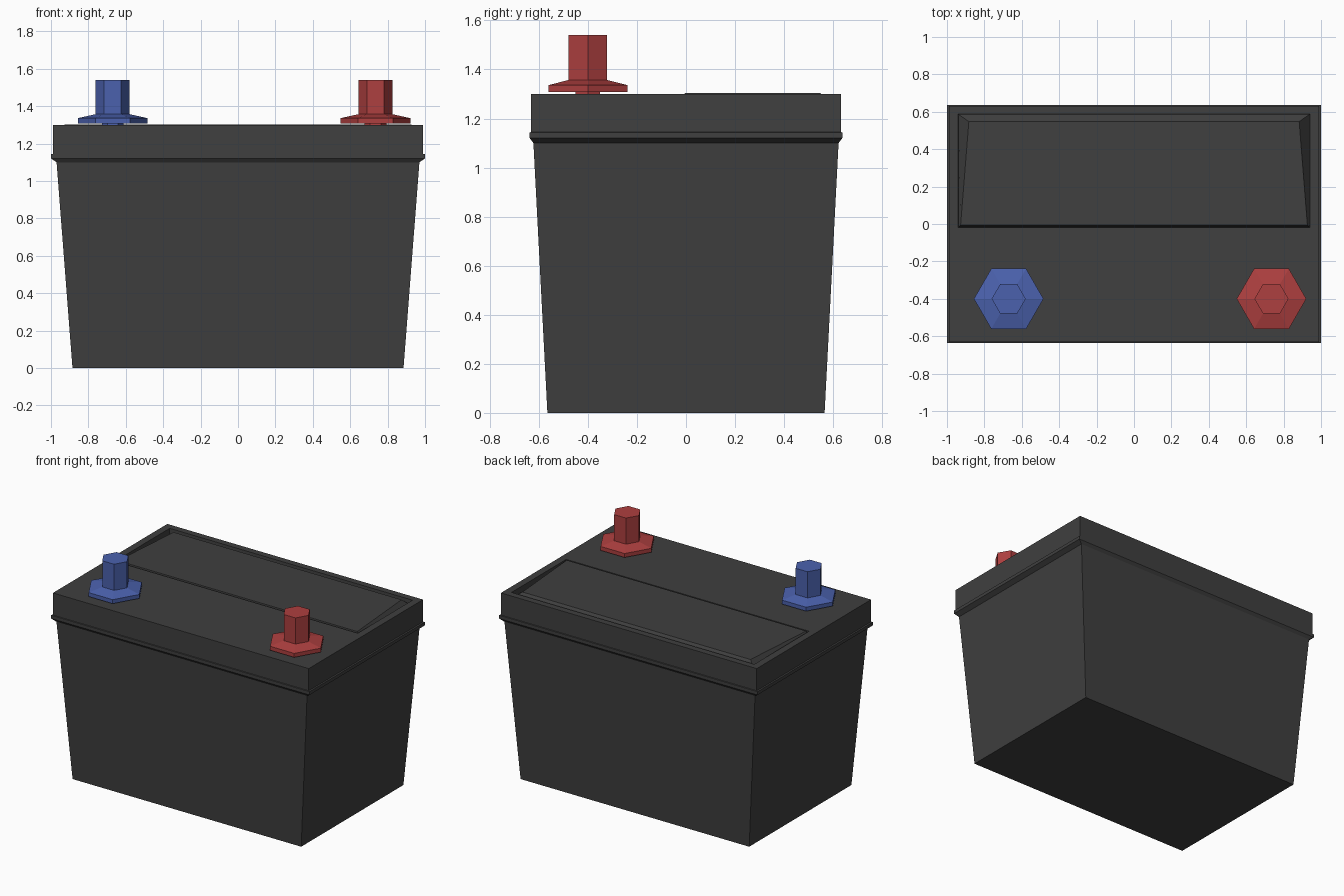
import bpy, bmesh
from math import cos, sin, pi

if "Cube" in bpy.data.objects:
    bpy.data.objects.remove(bpy.data.objects["Cube"])


def material(name, rgb):
    m = bpy.data.materials.new(name)
    m.diffuse_color = (*rgb, 1)
    m.use_nodes = True
    m.node_tree.nodes["Principled BSDF"].inputs["Base Color"].default_value = m.diffuse_color
    return m


def loft(name, rings, mat, loc=(0, 0, 0)):
    """Skin a stack of equal-sized point rings and cap both ends."""
    bm = bmesh.new()
    loops = [[bm.verts.new(p) for p in ring] for ring in rings]
    n = len(loops[0])
    for a, b in zip(loops, loops[1:]):
        for i in range(n):
            j = (i + 1) % n
            bm.faces.new((a[i], a[j], b[j], b[i]))
    bm.faces.new(loops[0][::-1])
    bm.faces.new(loops[-1])
    mesh = bpy.data.meshes.new(name)
    bm.to_mesh(mesh)
    bm.free()
    mesh.materials.append(mat)
    ob = bpy.data.objects.new(name, mesh)
    ob.location = loc
    bpy.context.collection.objects.link(ob)
    return ob


def quad(x_front, y_front, x_back, y_back, z):
    return [(-x_front, y_front, z), (x_front, y_front, z),
            (x_back, y_back, z), (-x_back, y_back, z)]


def rect(x, y, z):
    return quad(x, -y, x, y, z)


def hexagon(r, z):
    return [(r * cos(i * pi / 3), r * sin(i * pi / 3), z) for i in range(6)]


black = material("black_plastic", (0.05, 0.05, 0.05))
red = material("red_terminal", (0.42, 0.05, 0.05))
blue = material("blue_terminal", (0.07, 0.12, 0.42))

# Tapered case
loft("case", [rect(0.885, 0.565, 0), rect(0.97, 0.622, 1.10)], black)

# Lid: flared lip, upright rim, V-groove and raised panel
loft("lid", [
    rect(0.97, 0.622, 1.10),
    rect(1.0, 0.637, 1.12),
    rect(1.0, 0.637, 1.143),
    rect(0.99, 0.632, 1.145),
    rect(0.99, 0.632, 1.30),
    quad(0.94, -0.018, 0.94, 0.587, 1.30),
    quad(0.938, -0.016, 0.938, 0.585, 1.26),
    quad(0.927, -0.005, 0.883, 0.548, 1.303),
], black)

# Terminals: neck, hexagonal flange with sloped shoulder, hexagonal post
for name, x, mat in (("negative_terminal", -0.67, blue),
                     ("positive_terminal", 0.735, red)):
    loft(name, [
        hexagon(0.058, 1.29),
        hexagon(0.058, 1.308),
        hexagon(0.186, 1.308),
        hexagon(0.186, 1.336),
        hexagon(0.091, 1.357),
        hexagon(0.091, 1.54),
    ], mat, (x, -0.4, 0))
